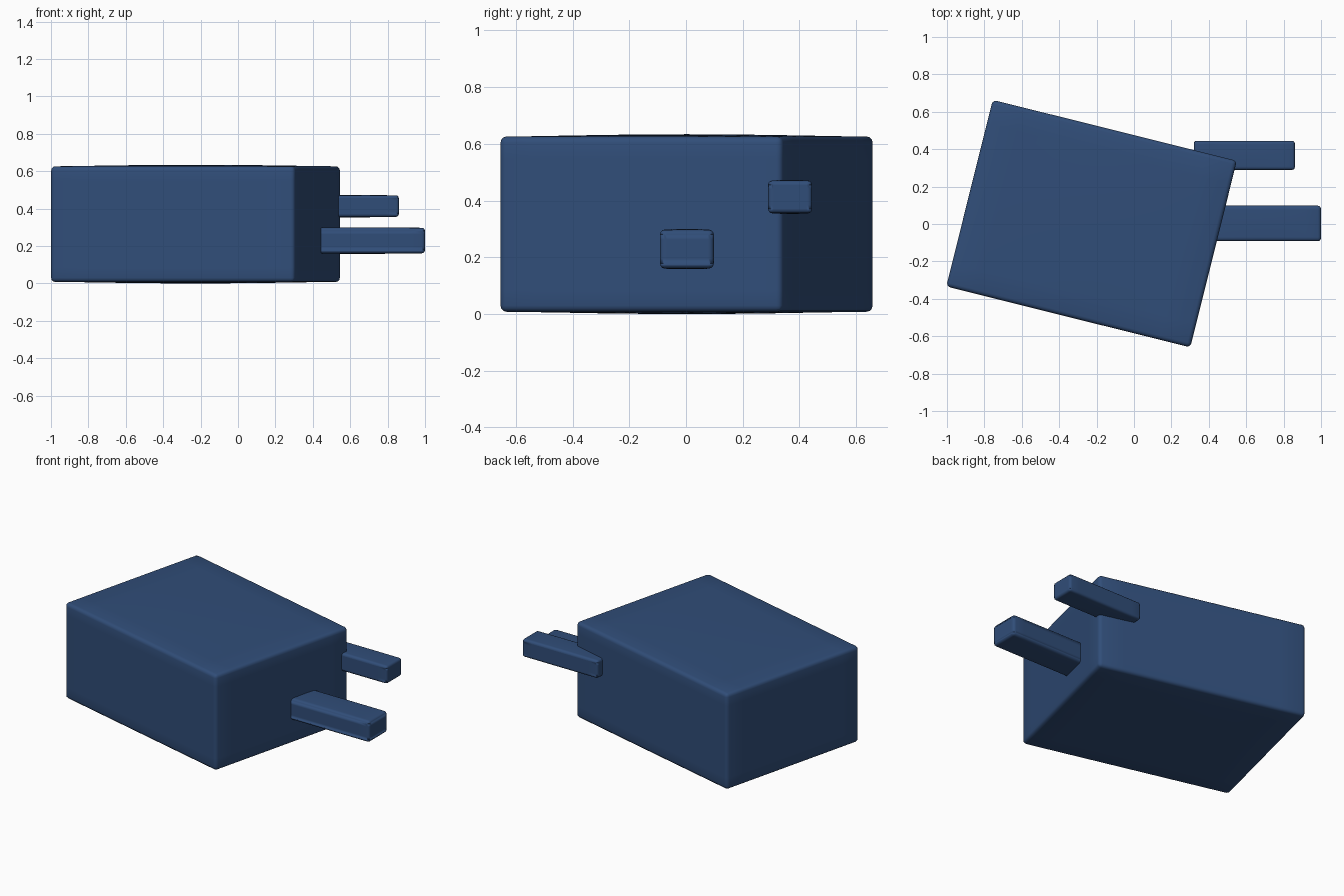
import bpy, bmesh, math

if "Cube" in bpy.data.objects:
    bpy.data.objects.remove(bpy.data.objects["Cube"])

navy = bpy.data.materials.new("navy")
navy.diffuse_color = (0.03, 0.075, 0.19, 1)
navy.use_nodes = True
navy.node_tree.nodes["Principled BSDF"].inputs["Base Color"].default_value = navy.diffuse_color


def soft_block(name, centre, size, bevel, crown, turn=0.0):
    """Rounded box whose top and bottom swell slightly by `crown`."""
    bm = bmesh.new()
    bmesh.ops.create_cube(bm, size=1)
    bmesh.ops.subdivide_edges(bm, edges=bm.edges[:], cuts=7, use_grid_fill=True)
    for v in bm.verts:
        u, w = 2 * v.co.x, 2 * v.co.y
        swell = crown * (1 - u * u) * (1 - w * w)
        z = 2 * v.co.z * (size[2] / 2 - crown + swell)
        v.co = (v.co.x * size[0], v.co.y * size[1], z)
    mesh = bpy.data.meshes.new(name)
    bm.to_mesh(mesh)
    bm.free()
    ob = bpy.data.objects.new(name, mesh)
    bpy.context.collection.objects.link(ob)
    ob.location = centre
    ob.rotation_euler.z = turn
    mesh.materials.append(navy)
    mod = ob.modifiers.new("soft_edges", 'BEVEL')
    mod.width = bevel
    mod.segments = 3
    mod.limit_method = 'ANGLE'
    mod.angle_limit = math.radians(40)
    mesh.shade_smooth()
    return ob


# Main block, turned clockwise in plan
soft_block("body", (-0.227, 0.002, 0.317), (1.345, 1.028, 0.634), 0.022, 0.008,
           math.radians(-14))

# Two prongs running along x
soft_block("large_prong", (0.665, 0.003, 0.229), (0.67, 0.19, 0.142), 0.022, 0.003)
soft_block("small_prong", (0.59, 0.367, 0.413), (0.54, 0.155, 0.12), 0.019, 0.003)
